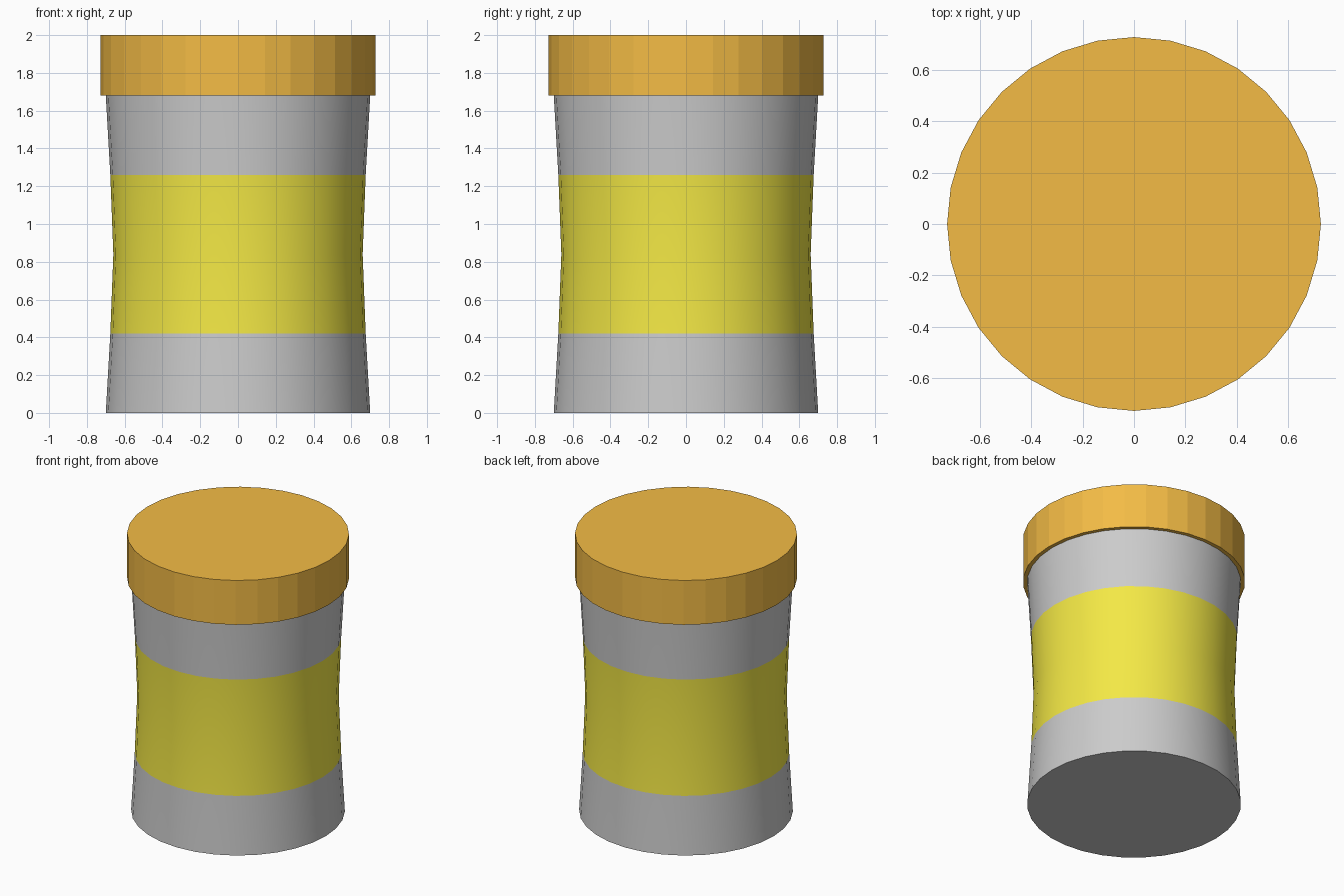
import bpy, bmesh
from math import cos, sin, tau, radians

if "Cube" in bpy.data.objects:
    bpy.data.objects.remove(bpy.data.objects["Cube"])

SIDES = 32


def material(name, color):
    m = bpy.data.materials.new(name)
    m.diffuse_color = (*color, 1)
    m.use_nodes = True
    m.node_tree.nodes["Principled BSDF"].inputs["Base Color"].default_value = m.diffuse_color
    return m


def turned(name, profile, mats, ring_mats=None):
    """Closed solid turned about z from (radius, z) points, bottom to top."""
    bm = bmesh.new()
    rings = [[bm.verts.new((r * cos(tau * i / SIDES), r * sin(tau * i / SIDES), z))
              for i in range(SIDES)] for r, z in profile]
    for k, (a, b) in enumerate(zip(rings, rings[1:])):
        for i in range(SIDES):
            j = (i + 1) % SIDES
            f = bm.faces.new((a[i], a[j], b[j], b[i]))
            f.material_index = ring_mats[k] if ring_mats else 0
    bm.faces.new(rings[0][::-1])
    bm.faces.new(rings[-1])
    me = bpy.data.meshes.new(name)
    bm.to_mesh(me)
    bm.free()
    for m in mats:
        me.materials.append(m)
    ob = bpy.data.objects.new(name, me)
    bpy.context.collection.objects.link(ob)
    return ob


grey = material("grey", (0.8, 0.8, 0.8))
yellow = material("yellow", (0.9, 0.81, 0.06))
orange = material("orange", (0.9, 0.5, 0.06))

# Waisted jar body with a yellow band round the middle, smooth shaded
body = turned("jar_body",
              [(0.70, 0), (0.676, 0.42), (0.66, 0.84), (0.676, 1.26), (0.70, 1.68)],
              [grey, yellow], [0, 1, 1, 0])
bpy.context.view_layer.objects.active = body
body.select_set(True)
bpy.ops.object.shade_smooth_by_angle(angle=radians(30))

# Flat-shaded lid
turned("lid", [(0.727, 1.68), (0.727, 2.0)], [orange])
